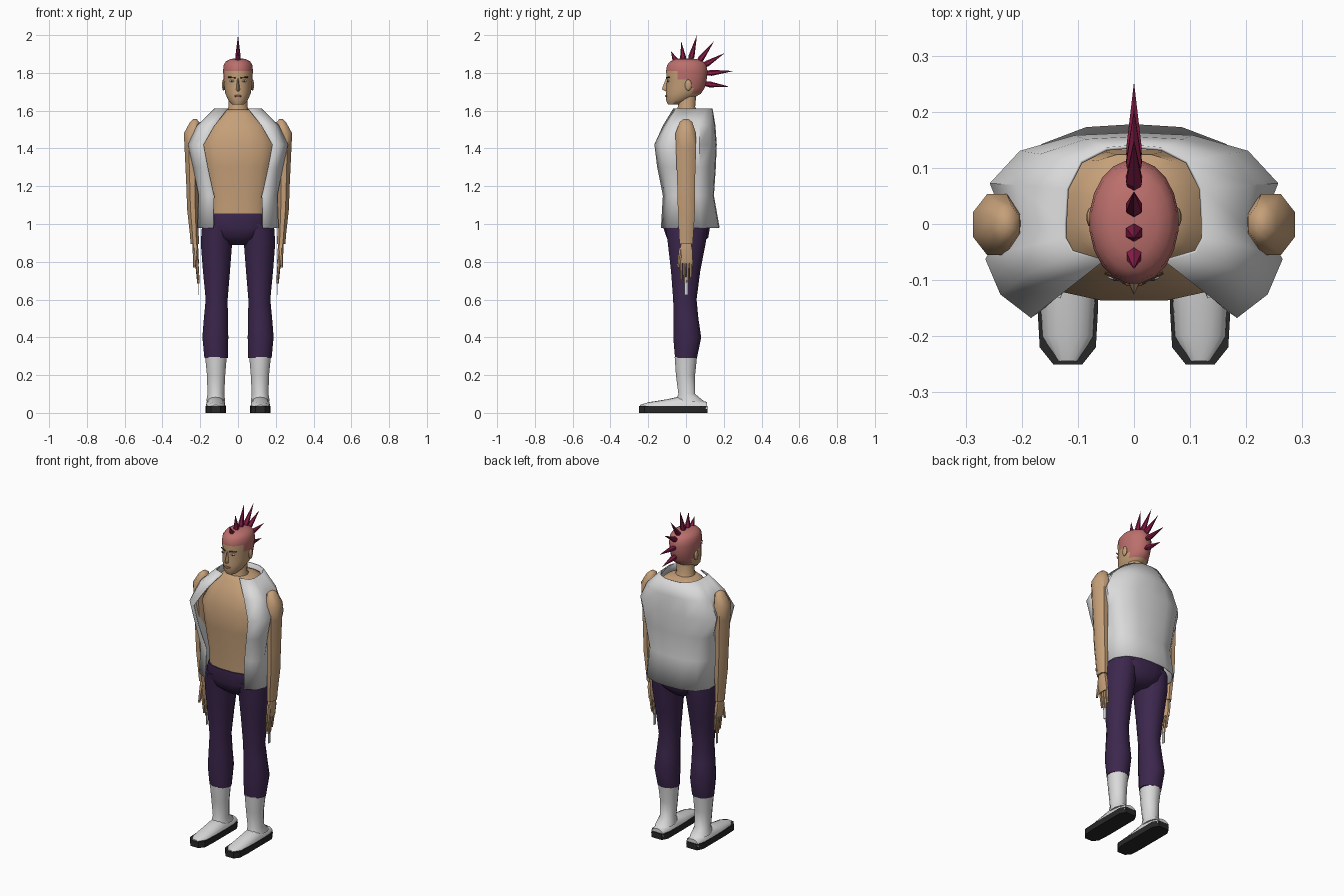
import bpy, bmesh, math
from mathutils import Vector, Matrix

if "Cube" in bpy.data.objects:
    bpy.data.objects.remove(bpy.data.objects["Cube"], do_unlink=True)


def material(name, r, g, b):
    m = bpy.data.materials.new(name)
    m.use_nodes = True
    m.diffuse_color = (r, g, b, 1)
    bsdf = next(n for n in m.node_tree.nodes if n.type == "BSDF_PRINCIPLED")
    bsdf.inputs["Base Color"].default_value = (r, g, b, 1)
    return m


SKIN = material("tan skin", 0.56, 0.35, 0.19)
WHITE = material("white cloth", 0.7, 0.7, 0.7)
PANTS = material("dark purple", 0.045, 0.02, 0.075)
SCALP = material("pink scalp", 0.5, 0.16, 0.15)
SPIKE = material("crimson hair", 0.24, 0.012, 0.06)
SOLE = material("black rubber", 0.02, 0.02, 0.02)
BROWN = material("brown brow", 0.09, 0.04, 0.02)
LIP = material("brown lip", 0.32, 0.13, 0.08)


def finish(name, bm, mat, angle=50):
    bmesh.ops.recalc_face_normals(bm, faces=bm.faces)
    mesh = bpy.data.meshes.new(name)
    bm.to_mesh(mesh)
    bm.free()
    mesh.materials.append(mat)
    ob = bpy.data.objects.new(name, mesh)
    bpy.context.collection.objects.link(ob)
    bpy.ops.object.select_all(action="DESELECT")
    ob.select_set(True)
    bpy.context.view_layer.objects.active = ob
    bpy.ops.object.shade_smooth_by_angle(angle=math.radians(angle))
    return ob


def loft(name, rings, mat, closed=True, angle=50):
    """Skin a list of equally long point rings."""
    bm = bmesh.new()
    rows = [[bm.verts.new(p) for p in r] for r in rings]
    n = len(rows[0])
    for a, b in zip(rows, rows[1:]):
        for i in range(n if closed else n - 1):
            j = (i + 1) % n
            bm.faces.new((a[i], a[j], b[j], b[i]))
    if closed:
        bm.faces.new(rows[0])
        bm.faces.new(rows[-1])
    return finish(name, bm, mat, angle)


def oval(z, cx, w, f, b, n=12, p=1.0):
    """Horizontal ring: centre x, half width, front y, back y, squareness."""
    pts = []
    for i in range(n):
        t = 2 * math.pi * (i + 0.5) / n
        c, s = math.cos(t), math.sin(t)
        pts.append((cx + w * math.copysign(abs(c) ** p, c),
                    (f + b) / 2 + (b - f) / 2 * math.copysign(abs(s) ** p, s), z))
    return pts


def tube(name, specs, mat, side=1, n=12, p=1.0):
    return loft(name, [oval(z, cx * side, w, f, b, n, p) for z, cx, w, f, b in specs], mat)


def cone(name, a, b, r1, r2, mat, n=6, angle=30):
    a, b = Vector(a), Vector(b)
    bm = bmesh.new()
    turn = (b - a).to_track_quat("Z", "Y").to_matrix().to_4x4()
    bmesh.ops.create_cone(bm, cap_ends=True, segments=n, radius1=r1, radius2=r2,
                          depth=(b - a).length,
                          matrix=Matrix.Translation((a + b) / 2) @ turn)
    return finish(name, bm, mat, angle)


def blob(name, at, size, mat):
    bm = bmesh.new()
    bmesh.ops.create_uvsphere(bm, u_segments=10, v_segments=6, radius=1,
                              matrix=Matrix.Translation(at) @ Matrix.Diagonal((*size, 1)))
    return finish(name, bm, mat)


# Torso, neck and pelvis
tube("torso", [(1.03, 0, .16, -.115, .11), (1.15, 0, .165, -.118, .12),
               (1.3, 0, .19, -.13, .13), (1.43, 0, .205, -.138, .135),
               (1.52, 0, .16, -.105, .13), (1.585, 0, .105, -.068, .125),
               (1.605, 0, .06, -.05, .08)], SKIN, n=16, p=.75)
tube("neck", [(1.58, 0, .065, -.055, .075), (1.62, 0, .052, -.045, .05),
              (1.72, 0, .05, -.045, .06)], SKIN)
tube("pelvis", [(1.055, 0, .168, -.121, .12), (.98, 0, .185, -.122, .128),
                (.93, 0, .125, -.105, .12), (.89, 0, .055, -.06, .085)],
     PANTS, n=16, p=.75)

# Open sleeveless vest: height, half width, front, back, opening, side dip
vest_rings = []
for z, w, f, b, e, d in [(.98, .212, .13, .175, .13, .97), (1.15, .205, .12, .145, .127, .95),
                         (1.3, .235, .15, .155, .16, .9), (1.42, .262, .165, .16, .182, .86),
                         (1.52, .215, .12, .153, .125, .9), (1.61, .122, .065, .138, .055, 1)]:
    half = [(e, -f), (.9 * w, -.75 * f), (w, -.38 * f), (d * w, 0), (.97 * w, .45 * b),
            (.77 * w, .8 * b), (.4 * w, .97 * b)]
    vest_rings.append([(x, y, z) for x, y in half] + [(0, b, z)]
                      + [(-x, y, z) for x, y in reversed(half)])
vest = loft("vest", vest_rings, WHITE, closed=False)
shell = vest.modifiers.new("thickness", "SOLIDIFY")
shell.thickness = .006
shell.offset = 0

# Limbs
for s, tag in ((1, "left"), (-1, "right")):
    tube(tag + "_leg", [(1.0, .108, .085, -.115, .12), (.9, .114, .086, -.1, .108),
                        (.75, .114, .074, -.082, .078), (.6, .113, .06, -.07, .058),
                        (.5, .117, .066, -.068, .068), (.4, .12, .071, -.07, .083),
                        (.29, .116, .064, -.06, .06)], PANTS, s)
    tube(tag + "_boot_shaft", [(.295, .117, .059, -.062, .06), (.2, .116, .05, -.055, .05),
                               (.1, .117, .046, -.042, .05), (.06, .118, .052, -.06, .1)],
         WHITE, s)

    # Foot: arched sections along the length
    sections = []
    for y, w, h in [(.11, .04, .058), (.06, .052, .07), (-.02, .053, .09),
                    (-.1, .053, .072), (-.2, .048, .056), (-.244, .022, .042)]:
        sections.append([(s * .118 + w * math.cos(t), y, .02 + (h - .02) * math.sin(t) ** .7)
                         for t in [math.pi * i / 8.001 for i in range(9)]])
    loft(tag + "_boot_foot", sections, WHITE)
    outline = [(.026, -.25), (.05, -.22), (.054, -.15), (.054, .08), (.035, .115)]
    outline += [(-x, y) for x, y in reversed(outline)]
    loft(tag + "_sole", [[(s * .118 + x, y, z) for x, y in outline] for z in (0, .036)],
         SOLE, angle=30)

    # Arm and hand
    tube(tag + "_arm", [(1.555, .228, .01, -.015, .015), (1.54, .229, .027, -.036, .036),
                        (1.48, .244, .046, -.06, .058), (1.4, .244, .042, -.057, .055),
                        (1.2, .242, .034, -.05, .052), (1.08, .239, .033, -.047, .052),
                        (.94, .231, .025, -.04, .042), (.895, .229, .024, -.037, .039)],
         SKIN, s, n=8)
    tube(tag + "_palm", [(.91, .227, .015, -.024, .026), (.86, .226, .017, -.036, .036),
                         (.79, .219, .013, -.036, .037)], SKIN, s, n=8, p=.7)
    for i, tip in enumerate((.705, .685, .69, .715)):
        y = -.027 + i * .0185
        cone(f"{tag}_finger_{i + 1}", (s * .219, y, .81), (s * .21, y * .9, tip),
             .0095, .006, SKIN)
    cone(tag + "_thumb", (s * .225, -.025, .87), (s * .232, -.042, .77), .013, .007, SKIN)
    loft(tag + "_hand_strip", [[(s * .21 + x, y, z) for x, y in
                                ((-.002, -.007), (.002, -.007), (.002, .011), (-.002, .011))]
                               for z in (.625, .72)], WHITE)

    # Eyes, brows and ears
    blob(tag + "_eye", (s * .033, -.094, 1.757), (.014, .006, .006), WHITE)
    blob(tag + "_iris", (s * .033, -.099, 1.757), (.005, .003, .005), BROWN)
    cone(tag + "_brow", (s * .014, -.104, 1.775), (s * .052, -.087, 1.777), .004, .003, BROWN)
    blob(tag + "_ear", (s * .077, .012, 1.735), (.008, .018, .03), SKIN)

# Head: scalp colour above the hairline and down the back
head = tube("head", [(1.632, 0, .03, -.096, -.03), (1.655, 0, .052, -.106, .02),
                     (1.69, 0, .068, -.106, .08), (1.72, 0, .073, -.105, .1),
                     (1.765, 0, .077, -.102, .111), (1.81, 0, .08, -.107, .115),
                     (1.842, 0, .077, -.101, .108), (1.862, 0, .064, -.084, .09),
                     (1.873, 0, .042, -.056, .056), (1.877, 0, .015, -.02, .02)], SKIN, n=20)
head.data.materials.append(SCALP)
for face in head.data.polygons:
    c = face.center
    face.material_index = int(c.z > 1.81 or (c.y > .03 and c.z > 1.69)
                              or (c.y > -.045 and c.z > 1.77))

# Nose and mouth
loft("nose", [[(-w, -.09, z), (0, y, z), (w, -.09, z)] for z, w, y in
              [(1.77, .008, -.106), (1.725, .014, -.124), (1.712, .017, -.127),
               (1.702, .012, -.108)]], SKIN)
blob("lips", (0, -.104, 1.677), (.022, .007, .006), LIP)

# Mohawk spikes: base and tip in the middle plane
for i, (y1, z1, y2, z2) in enumerate([(-.05, 1.855, -.08, 1.915), (-.013, 1.86, -.025, 1.965),
                                      (.022, 1.86, .058, 2.0), (.062, 1.852, .15, 1.97),
                                      (.088, 1.835, .205, 1.905), (.105, 1.798, .253, 1.81),
                                      (.1, 1.742, .23, 1.727)]):
    base, tip = Vector((0, y1, z1)), Vector((0, y2, z2))
    neck = base.lerp(tip, .2)
    cone(f"spike_root_{i + 1}", base, neck, .011, .016, SPIKE)
    cone(f"spike_{i + 1}", neck, tip, .016, 0, SPIKE)
